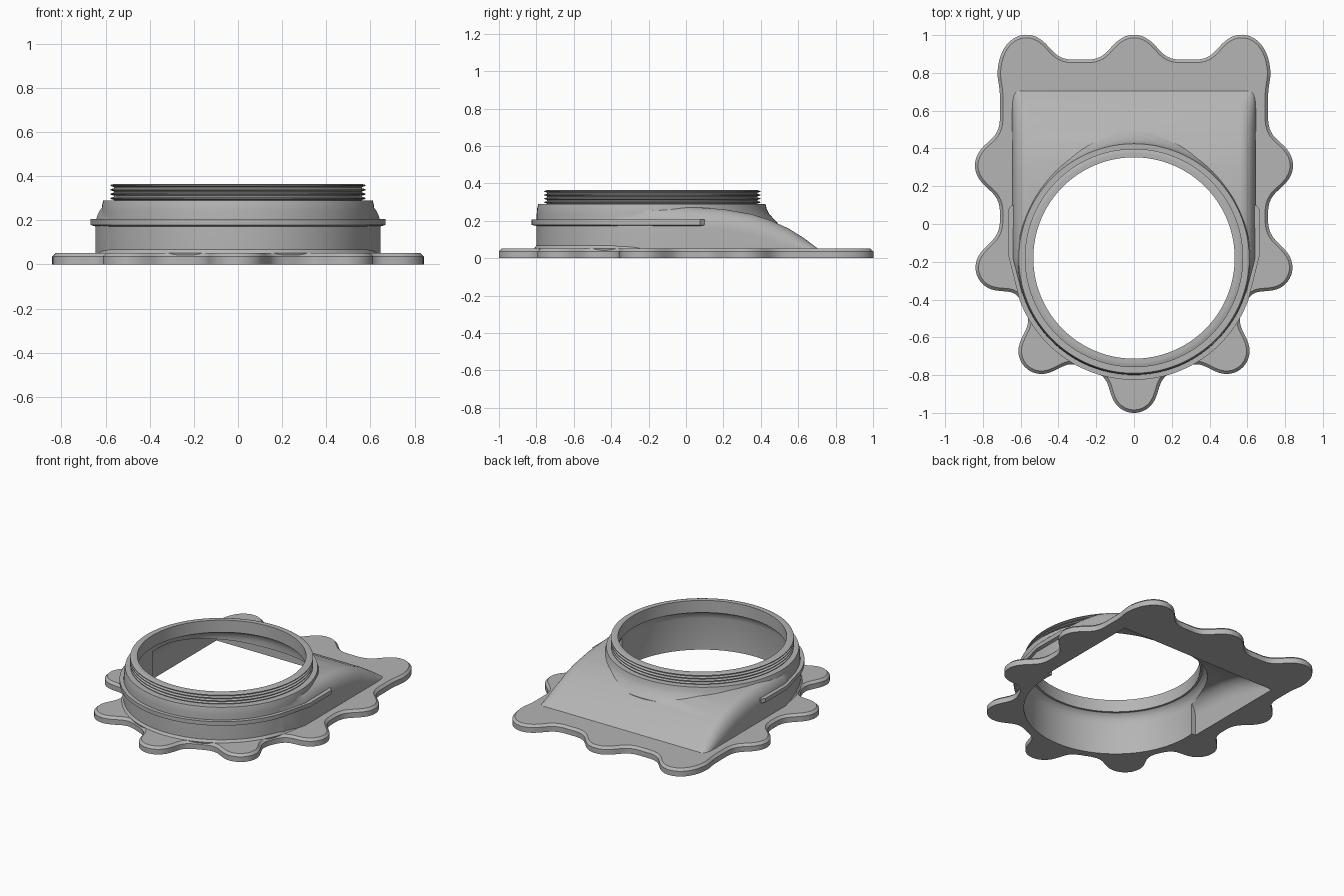
import bpy, bmesh
from math import sin, cos, pi, radians, hypot
from mathutils import Vector

cube = bpy.data.objects.get("Cube")
if cube:
    bpy.data.objects.remove(cube)

grey = bpy.data.materials.new("plain grey")
grey.use_nodes = True
grey.diffuse_color = (0.46, 0.46, 0.46, 1)
grey.node_tree.nodes["Principled BSDF"].inputs["Base Color"].default_value = (0.46, 0.46, 0.46, 1)
RING_Y = -0.18


def loft(name, loops, closed=False):
    """Skin a series of equal loops; cap the ends, or join last to first."""
    bm = bmesh.new()
    rows = [[bm.verts.new(p) for p in loop] for loop in loops]
    n = len(rows[0])
    pairs = list(zip(rows, rows[1:])) + ([(rows[-1], rows[0])] if closed else [])
    for a, b in pairs:
        for i in range(n):
            j = (i + 1) % n
            bm.faces.new((a[i], a[j], b[j], b[i]))
    if not closed:
        bm.faces.new(rows[0])
        bm.faces.new(rows[-1])
    bmesh.ops.recalc_face_normals(bm, faces=bm.faces)
    mesh = bpy.data.meshes.new(name)
    bm.to_mesh(mesh)
    bm.free()
    mesh.materials.append(grey)
    obj = bpy.data.objects.new(name, mesh)
    bpy.context.collection.objects.link(obj)
    return obj


def circle(r, z, flare=0.0, n=128):
    """Ring about the opening axis; flare widens it toward the back."""
    loop = []
    for i in range(n):
        t = 2 * pi * i / n
        q = r + flare * max(0, sin(t))
        loop.append((q * cos(t), RING_Y + q * sin(t), z))
    return loop


def boolean(obj, other, op):
    mod = obj.modifiers.new(op, 'BOOLEAN')
    mod.object, mod.operation, mod.solver = other, op, 'EXACT'
    bpy.context.view_layer.objects.active = obj
    bpy.ops.object.modifier_apply(modifier=mod.name)
    bpy.data.objects.remove(other)


def smooth(obj, angle=32):
    bpy.ops.object.select_all(action='DESELECT')
    obj.select_set(True)
    bpy.context.view_layer.objects.active = obj
    bpy.ops.object.shade_smooth_by_angle(angle=radians(angle))


# Scalloped flange outline: distance field of plate and lobes, blended
lobes = [(0, .88), (.57, .88), (.72, .31), (.717, -.23), (.49, -.672), (0, -.878)]


def field(p):
    x, y = abs(p.x), p.y
    bx, by = x - .60, abs(y - .34) - .42
    box = hypot(max(bx, 0), max(by, 0)) + min(max(bx, by), 0) - .11
    d = min(box, hypot(x, y - RING_Y) - .635)
    for cx, cy in lobes:
        c = hypot(x - cx, y - cy) - .122
        h = max(.13 - abs(d - c), 0) / .13
        d = min(d, c) - h * h * .13 / 4
    return d


def normal(p):
    e = 1e-4
    dx, dy = Vector((e, 0)), Vector((0, e))
    return Vector((field(p + dx) - field(p - dx), field(p + dy) - field(p - dy))).normalized()


# Walk along the outline of one half, then mirror it
def settle(p):
    for _ in range(8):
        p = p - normal(p) * field(p)
    return p


p = Vector((0, -1))
half = [p]
while len(half) < 600:
    g = normal(p)
    p = settle(p + Vector((-g.y, g.x)) * .014)
    if p.x < .004:
        break
    half.append(p)
half.append(Vector((0, 1)))
outline = half + [Vector((-q.x, q.y)) for q in reversed(half[1:-1])]


def flange_loop(inset, z):
    return [(*(q - normal(q) * inset), z) for q in outline]


body = loft("flanged_body", [flange_loop(0, 0), flange_loop(0, .036), flange_loop(.016, .052)])

# Round neck, flaring into the hood at the back
neck = loft("neck", [circle(.62, .01, .05), circle(.632, .052, .05), circle(.62, .068, .05),
                     circle(.62, .19, .05), circle(.619, .21, .03), circle(.618, .24, .005),
                     circle(.616, .265, -.005), circle(.61, .29, -.005)])


# Sloping hood made of arched sections running front to back
def hood(name, stations, base, shrink=0.0):
    loops = []
    for y, w, h in stations:
        w, h = w - shrink, h - shrink
        rx = min(.085, max(h * .8, .01))
        rz = min(.11, max(h * .6, .005))
        arc = [(w - rx + rx * cos(t), h - rz + rz * sin(t))
               for t in (pi / 2 * i / 10 for i in range(11))]
        side = [(w, base)] + arc
        loops.append([(x, y, z) for x, z in side] + [(-x, y, z) for x, z in reversed(side)])
    return loft(name, loops)


def top_height(y):
    pts = [(-.2, .286), (0, .276), (.2, .262), (.35, .236), (.45, .204),
           (.55, .158), (.63, .108), (.7, .056), (.74, .026)]
    for (a, u), (b, v) in zip(pts, pts[1:]):
        if y <= b + 1e-6:
            return u + (v - u) * (y - a) / (b - a)
    return .026


outer = [(-.5, .53, .286), (-.36, .598, .286), (-.18, .645, .285)]
outer += [(y, .645, top_height(y)) for y in (0, .1, .2, .28, .35, .4, .45, .5, .55, .6, .63, .665, .7, .74)]
inner = [(y, .645, top_height(y)) for y in (-.12, 0, .1, .2, .28, .35, .4, .45, .5, .55, .6, .63)]

boolean(body, neck, 'UNION')
boolean(body, hood("hood", outer, .01), 'UNION')

# Hollow out the round bore and the hood cavity
bore = loft("bore", [circle(.58, -.1), circle(.58, .22), circle(.572, .25), circle(.555, .275),
                     circle(.533, .288), circle(.533, .5)])
boolean(body, bore, 'DIFFERENCE')
boolean(body, hood("cavity", inner, -.1, .038), 'DIFFERENCE')
smooth(body)

# Threaded collar
profile = [(.533, .28), (.562, .28)]
for i in range(4):
    z = .292 + i * .0195
    profile += [(.562, z), (.578, z + .005), (.578, z + .009), (.562, z + .014)]
profile += [(.555, .365), (.533, .365)]
smooth(loft("threaded_collar", [circle(r, z) for r, z in profile], closed=True), 20)

# Raised bead around the front, ending in straight arms
def bead_path(r, x):
    arc = [radians(a) for a in range(200, 341, 2)]
    path = [(r * cos(t), RING_Y + r * sin(t)) for t in arc]
    return [(-x + .02, .10), (-x, .075), (-x, -.16)] + path + [(x, -.16), (x, .075), (x - .02, .10)]


out, inn = bead_path(.645, .667), bead_path(.60, .63)
sections = [[(*a, .178), (*a, .206), (*b, .206), (*b, .168)] for a, b in zip(out, inn)]
smooth(loft("bead", sections))
